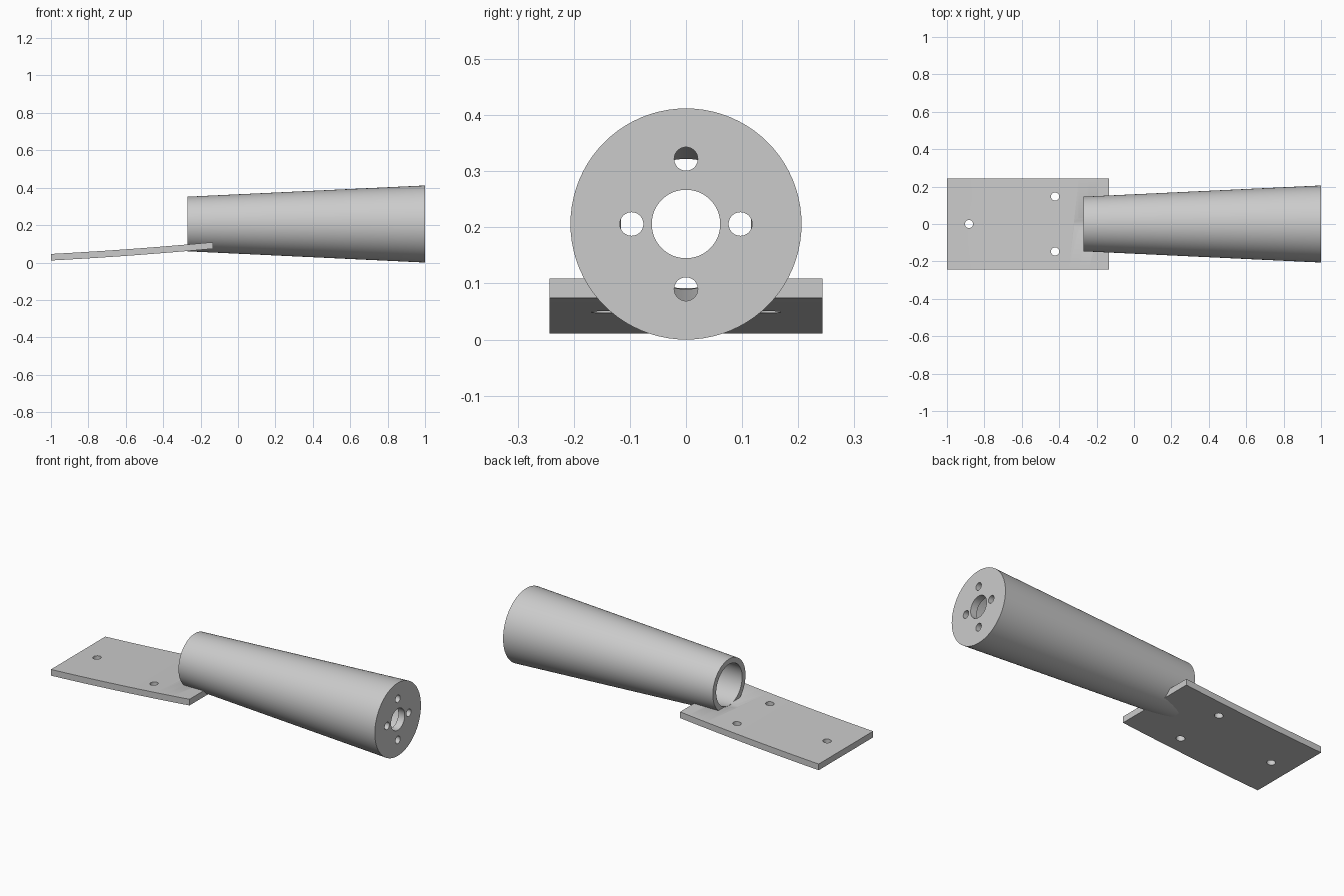
import bpy, bmesh, math
from mathutils import Matrix, Vector

if "Cube" in bpy.data.objects:
    bpy.data.objects.remove(bpy.data.objects["Cube"])

AXIS_Z = 0.206
SMALL_X, BIG_X = -0.27, 1.0
END_WALL = 0.04

grey = bpy.data.materials.new("plain_grey")
grey.use_nodes = True
grey.diffuse_color = (0.6, 0.6, 0.6, 1)
grey.node_tree.nodes["Principled BSDF"].inputs["Base Color"].default_value = (0.6, 0.6, 0.6, 1)


def finish(bm, name):
    bmesh.ops.recalc_face_normals(bm, faces=bm.faces)
    mesh = bpy.data.meshes.new(name)
    bm.to_mesh(mesh)
    bm.free()
    mesh.materials.append(grey)
    obj = bpy.data.objects.new(name, mesh)
    bpy.context.collection.objects.link(obj)
    return obj


def lathe(name, profile, segments=80):
    """Revolve a closed (x, radius) profile about the tube axis."""
    bm = bmesh.new()
    rings = []
    for i in range(segments):
        a = math.tau * i / segments
        rings.append([bm.verts.new((x, r * math.sin(a), AXIS_Z + r * math.cos(a)))
                      for x, r in profile])
    n = len(profile)
    for i in range(segments):
        p, q = rings[i], rings[(i + 1) % segments]
        for j in range(n):
            k = (j + 1) % n
            bm.faces.new((p[j], p[k], q[k], q[j]))
    return finish(bm, name)


def cylinder(name, centre, radius, depth, along_x=False, radius_end=None):
    bm = bmesh.new()
    turn = Matrix.Rotation(math.pi / 2, 4, 'Y') if along_x else Matrix()
    bmesh.ops.create_cone(bm, cap_ends=True, segments=48, radius1=radius,
                          radius2=radius if radius_end is None else radius_end, depth=depth,
                          matrix=Matrix.Translation(Vector(centre)) @ turn)
    return finish(bm, name)


def cut(target, cutter):
    cutter.hide_render = True
    mod = target.modifiers.new("cut", 'BOOLEAN')
    mod.operation = 'DIFFERENCE'
    mod.solver = 'EXACT'
    mod.object = cutter
    select(target)
    bpy.ops.object.modifier_apply(modifier=mod.name)
    bpy.data.objects.remove(cutter)


def select(obj):
    bpy.ops.object.select_all(action='DESELECT')
    obj.select_set(True)
    bpy.context.view_layer.objects.active = obj


# Hollow tapered tube with a closed wide end and a central opening
wall_x = BIG_X - END_WALL
tube = lathe("tapered_tube", [(SMALL_X, 0.146), (BIG_X, 0.206), (BIG_X, 0.061),
                              (wall_x, 0.061), (wall_x, 0.174), (SMALL_X, 0.116)])

# Four bolt holes through the end wall
for y, z in ((0.097, 0), (-0.097, 0), (0, 0.116), (0, -0.116)):
    cut(tube, cylinder("bolt_cutter", (BIG_X, y, AXIS_Z + z), 0.021, 0.15, along_x=True))

# Gently curved mounting plate, its section swept across the width
START, END, HALF_WIDTH, THICK = -1.0, -0.133, 0.243, 0.035
STEPS = 16
lower, upper = [], []
for i in range(STEPS + 1):
    t = i / STEPS
    x = START + (END - START) * t
    z = 0.011 + 0.045 * t + 0.018 * t * t
    lower.append((x, z))
    upper.append((x, z + THICK))
bm = bmesh.new()
side = bm.faces.new([bm.verts.new((x, -HALF_WIDTH, z)) for x, z in lower + upper[::-1]])
swept = bmesh.ops.extrude_face_region(bm, geom=[side])
bmesh.ops.translate(bm, vec=(0, 2 * HALF_WIDTH, 0),
                    verts=[v for v in swept["geom"] if isinstance(v, bmesh.types.BMVert)])
plate = finish(bm, "mounting_plate")

# Screw holes, and clearance for the tube's hollow
for x, y in ((-0.882, 0), (-0.422, 0.147), (-0.422, -0.147)):
    cut(plate, cylinder("screw_cutter", (x, y, 0.05), 0.022, 0.3))
cut(plate, cylinder("bore_cutter", (-0.12, 0, AXIS_Z), 0.115, 0.4, along_x=True, radius_end=0.133))

for obj in (tube, plate):
    select(obj)
    bpy.ops.object.shade_smooth_by_angle(angle=math.radians(30))
